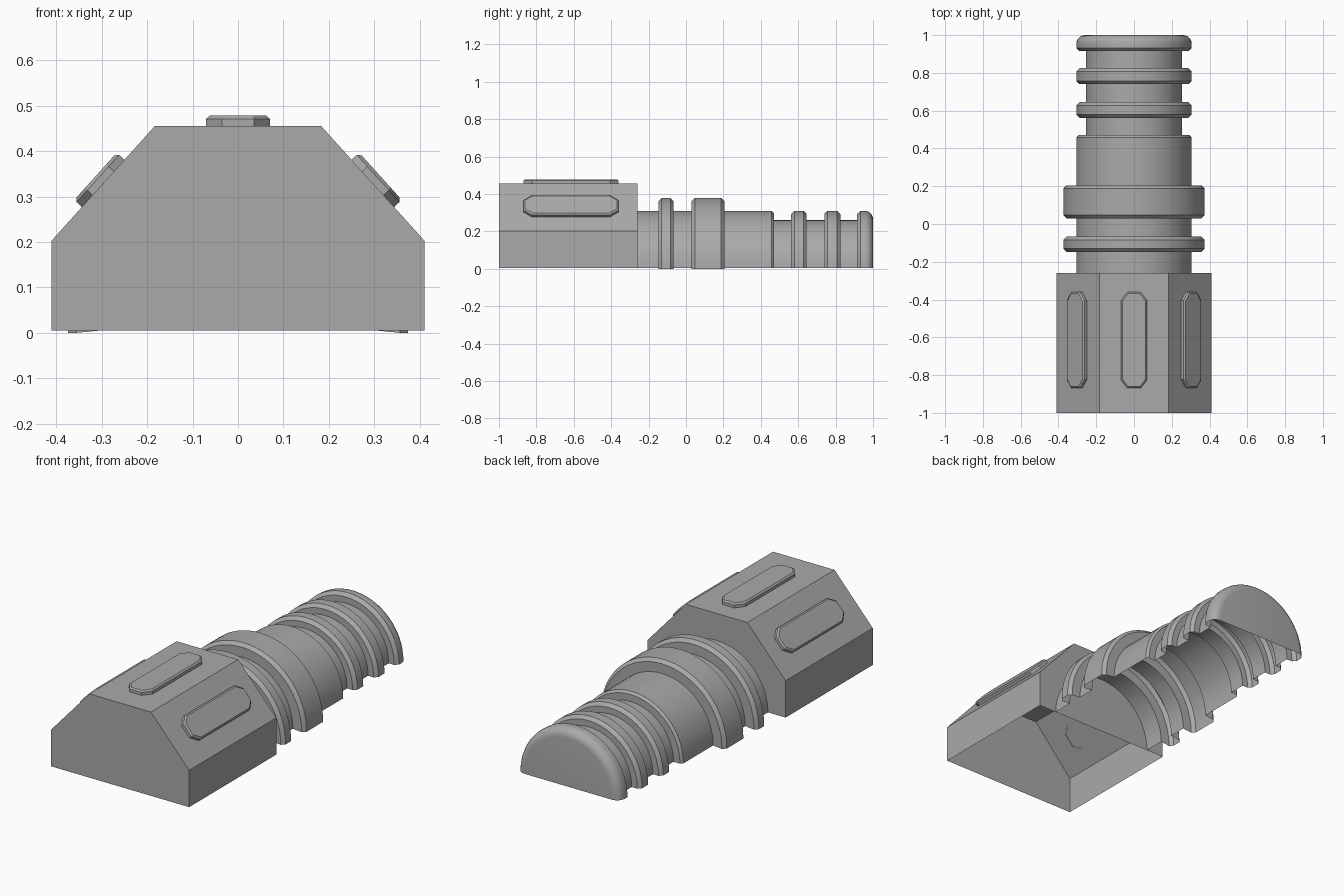
import bpy, bmesh, math
from mathutils import Matrix, Vector

cube = bpy.data.objects.get("Cube")
if cube:
    bpy.data.objects.remove(cube, do_unlink=True)

grey = bpy.data.materials.new("plain grey")
grey.use_nodes = True
grey.diffuse_color = (0.4, 0.4, 0.4, 1)
grey.node_tree.nodes["Principled BSDF"].inputs["Base Color"].default_value = (0.4, 0.4, 0.4, 1)

BASE = 0.005            # height of the open underside
FRONT, BACK = -1.0, -0.26   # ends of the housing


def finish(bm, name, smooth=False):
    bmesh.ops.recalc_face_normals(bm, faces=bm.faces)
    mesh = bpy.data.meshes.new(name)
    bm.to_mesh(mesh)
    bm.free()
    mesh.materials.append(grey)
    obj = bpy.data.objects.new(name, mesh)
    bpy.context.collection.objects.link(obj)
    if smooth:
        bpy.ops.object.select_all(action='DESELECT')
        obj.select_set(True)
        bpy.context.view_layer.objects.active = obj
        bpy.ops.object.shade_smooth_by_angle(angle=math.radians(30))
    return obj


# Housing: hollow shell with sloped shoulders and no floor
section = [(-0.41, BASE), (-0.41, 0.203), (-0.183, 0.455),
           (0.183, 0.455), (0.41, 0.203), (0.41, BASE)]
bm = bmesh.new()
front = [bm.verts.new((x, FRONT, z)) for x, z in section]
back = [bm.verts.new((x, BACK, z)) for x, z in section]
bm.faces.new(front)
bm.faces.new(back[::-1])
for i in range(len(section) - 1):
    bm.faces.new((front[i], back[i], back[i + 1], front[i + 1]))
finish(bm, "housing")


# Raised grip pads: long octagons with a bevelled rim
def pad(name, centre, tilt):
    w, l, cx, cy, rim = 0.07, 0.254, 0.035, 0.045, 0.008
    loops = []
    bm = bmesh.new()
    for inset, z in ((0, -0.002), (0, 0.016), (rim, 0.023)):
        a, b = w - inset, l - inset
        c, d = cx - inset / 2, cy - inset / 2
        outline = [(a, b - d), (a - c, b), (c - a, b), (-a, b - d),
                   (-a, d - b), (c - a, -b), (a - c, -b), (a, d - b)]
        loops.append([bm.verts.new((x, y, z)) for x, y in outline])
    for low, high in zip(loops, loops[1:]):
        for i in range(8):
            j = (i + 1) % 8
            bm.faces.new((low[i], low[j], high[j], high[i]))
    bm.faces.new(loops[-1])
    move = Matrix.Translation(centre) @ Matrix.Rotation(tilt, 4, 'Y')
    bmesh.ops.transform(bm, matrix=move, verts=bm.verts)
    finish(bm, name)


slope = math.atan2(0.455 - 0.203, 0.41 - 0.183)
pad("top_pad", (0, -0.615, 0.455), 0)
for side, name in ((1, "left_pad"), (-1, "right_pad")):
    pad(name, (side * 0.2965, -0.615, 0.329), side * slope)


# Nozzle: half-round shell turned from a stepped profile of (y, radius)
def collar(start, end, low, high, bevel=0.017):
    return [(start, low), (start, high - bevel), (start + bevel, high),
            (end - bevel, high), (end, high - bevel), (end, low)]


THICK, THIN = 0.305, 0.255
profile = [(BACK, THICK)]
profile += collar(-0.147, -0.067, THICK, 0.374)
profile += collar(0.03, 0.205, THICK, 0.374)
profile += [(0.458, THICK), (0.47, THICK - 0.012), (0.47, THIN)]
profile += collar(0.562, 0.645, THIN, THICK)
profile += collar(0.74, 0.825, THIN, THICK)
profile += [(0.915, THIN), (0.915, THICK - 0.017), (0.932, THICK)]
ROUND = 0.045
for k in range(7):
    a = k * math.pi / 12
    profile.append((1 - ROUND + ROUND * math.sin(a), THICK - ROUND + ROUND * math.cos(a)))
profile.append((1, 0))

bm = bmesh.new()
ring = [bm.verts.new((r, y, BASE)) for y, r in profile]
edges = [bm.edges.new(pair) for pair in zip(ring, ring[1:])]
bmesh.ops.spin(bm, geom=ring + edges, cent=(0, 0, BASE), axis=(0, -1, 0),
               angle=math.pi, steps=32)
bmesh.ops.remove_doubles(bm, verts=bm.verts, dist=0.0001)
# Lower lip of the wide collar rests on the ground
for v in bm.verts:
    if abs(v.co.z - BASE) < 0.0001 and abs(v.co.x) > THICK + 0.01:
        v.co.z = 0
nozzle = finish(bm, "nozzle", smooth=True)
